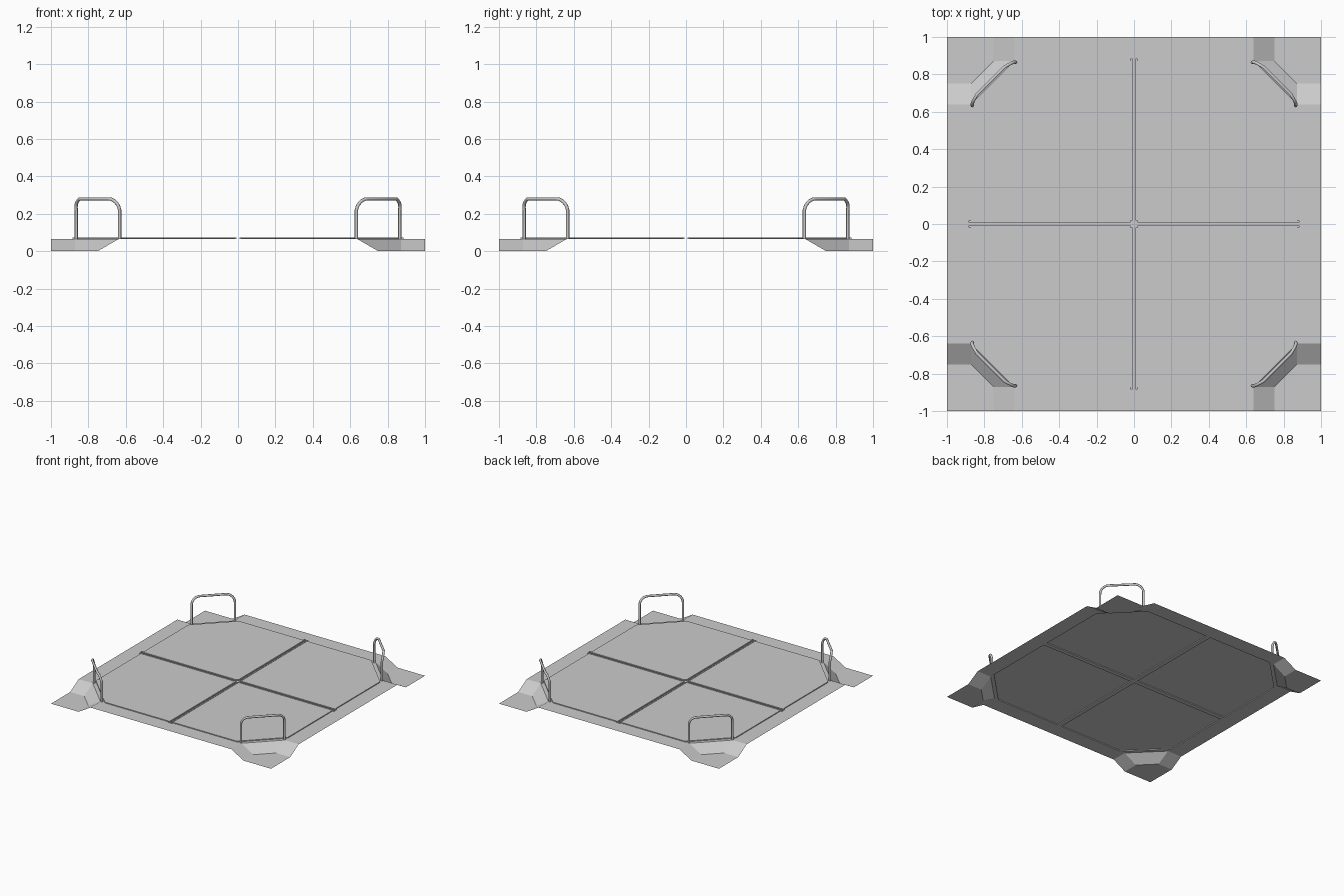
import bpy, bmesh, math
from mathutils import Vector

if "Cube" in bpy.data.objects:
    bpy.data.objects.remove(bpy.data.objects["Cube"], do_unlink=True)

DECK, PANEL, RIB = 0.064, 0.071, 0.074   # heights
IN, GAP = 0.872, 0.018                   # panel outer edge, half gap between panels


def material(name, value):
    m = bpy.data.materials.new(name)
    m.use_nodes = True
    colour = (value, value, value, 1)
    m.diffuse_color = colour
    m.node_tree.nodes["Principled BSDF"].inputs["Base Color"].default_value = colour
    return m


grey = material("light grey metal", 0.6)


def quarter_object(name, faces):
    """Build faces for the +x +y quarter and mirror them to all four."""
    bm = bmesh.new()
    for face in faces:
        f = bm.faces.new([bm.verts.new(p) for p in face])
        f.normal_update()
        if f.normal.z < 0:
            f.normal_flip()
    bmesh.ops.remove_doubles(bm, verts=bm.verts, dist=0.0005)
    mesh = bpy.data.meshes.new(name)
    bm.to_mesh(mesh)
    bm.free()
    obj = bpy.data.objects.new(name, mesh)
    bpy.context.collection.objects.link(obj)
    mesh.materials.append(grey)
    mod = obj.modifiers.new("four corners", "MIRROR")
    mod.use_axis = (True, True, False)
    mod.merge_threshold = 0.0005
    return obj


def at(points, z):
    return [(x, y, z) for x, y in points]


def walls(low, high):
    n = len(low)
    return [[low[i], low[(i + 1) % n], high[(i + 1) % n], high[i]] for i in range(n)]


# Flange, sloped recess and foot at each corner
upper = [(1, 0.64), (IN, 0.64), (0.64, IN), (0.64, 1)]
lower = [(1, 0.75), (IN, 0.75), (0.75, IN), (0.75, 1)]
inner = [(0, IN), (0.6, IN), (IN, 0.6), (IN, 0)]
hi, lo = at(upper, DECK), at(lower, 0)
slopes = walls(lo, hi)[:3]
quarter_object("corner_flange", [at([(1, 0)] + upper + [(0, 1)] + inner, DECK),
                                 at(lower + [(1, 1)], 0)] + slopes)

# Channel floor between the panels
quarter_object("cross_channel", [at([(0, 0), (IN, 0), (IN, GAP), (GAP, GAP),
                                     (GAP, IN), (0, IN)], DECK)])

# Raised panels with a clipped outer corner
outline = [(GAP, GAP), (IN, GAP), (IN, 0.6), (0.6, IN), (GAP, IN)]
quarter_object("deck_panel", [at(outline, PANEL)]
               + walls(at(outline, DECK), at(outline, PANEL)))

# Paired ribs along the cross
ribs = []
for swap in (False, True):
    strip = [(GAP, 0.007), (0.885, 0.007), (0.885, GAP), (GAP, GAP)]
    if swap:
        strip = [(y, x) for x, y in strip]
    ribs += [at(strip, RIB)] + walls(at(strip, DECK), at(strip, RIB))
quarter_object("cross_rib", ribs)


# Bent tube handles: upright legs, rounded shoulders leaning outwards
def handle(name, angle):
    out = Vector((math.cos(angle), math.sin(angle), 0))
    side = Vector((-out.y, out.x, 0))
    half, foot, lean, bend = 0.164, 1.059, 0.024, 0.06
    top = 0.28
    profile = [(half, foot, DECK)]
    for i in range(7):
        a = i / 6 * math.pi / 2
        profile.append((half - bend * (1 - math.cos(a)), foot + lean * i / 6,
                        top - bend + bend * math.sin(a)))
    profile += [(-u, v, z) for u, v, z in reversed(profile)]
    curve = bpy.data.curves.new(name, "CURVE")
    curve.dimensions = "3D"
    curve.bevel_depth = 0.009
    curve.bevel_resolution = 2
    curve.use_fill_caps = True
    spline = curve.splines.new("POLY")
    spline.points.add(len(profile) - 1)
    for point, (u, v, z) in zip(spline.points, profile):
        point.co = (*(side * u + out * v + Vector((0, 0, z))), 1)
    curve.materials.append(grey)
    obj = bpy.data.objects.new(name, curve)
    bpy.context.collection.objects.link(obj)
    bpy.ops.object.select_all(action="DESELECT")
    obj.select_set(True)
    bpy.context.view_layer.objects.active = obj
    bpy.ops.object.convert(target="MESH")
    bpy.ops.object.shade_smooth_by_angle(angle=math.radians(50))


for i, name in enumerate(("back_left", "back_right", "front_right", "front_left")):
    handle(name + "_handle", math.pi / 4 + i * math.pi / 2)
